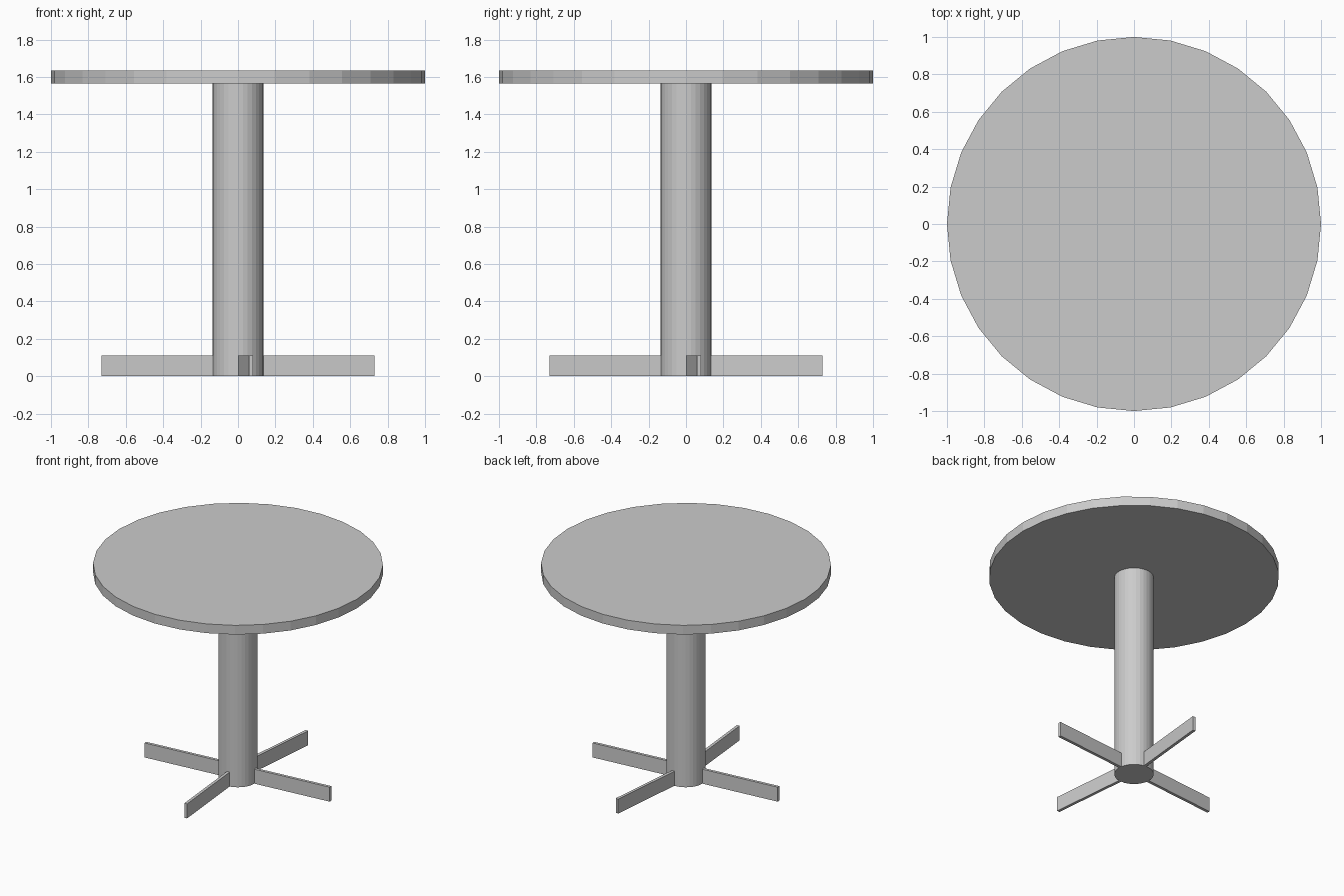
import bpy, bmesh
from math import radians
from mathutils import Matrix

if "Cube" in bpy.data.objects:
    bpy.data.objects.remove(bpy.data.objects["Cube"])

SIDES = 32


def add_object(name, bm):
    mesh = bpy.data.meshes.new(name)
    bm.to_mesh(mesh)
    bm.free()
    obj = bpy.data.objects.new(name, mesh)
    bpy.context.collection.objects.link(obj)
    return obj


def disc(name, radius, z0, z1):
    bm = bmesh.new()
    bmesh.ops.create_cone(bm, cap_ends=True, segments=SIDES, radius1=radius,
                          radius2=radius, depth=z1 - z0,
                          matrix=Matrix.Translation((0, 0, (z0 + z1) / 2)))
    return add_object(name, bm)


def foot(name, angle, inner=0.05, outer=0.733, thick=0.022, height=0.11):
    # thin upright board pointing outward from the column
    bm = bmesh.new()
    place = (Matrix.Rotation(radians(angle), 4, 'Z')
             @ Matrix.Translation(((inner + outer) / 2, 0, height / 2))
             @ Matrix.Diagonal((outer - inner, thick, height, 1)))
    bmesh.ops.create_cube(bm, size=1, matrix=place)
    return add_object(name, bm)


# round top and central column
disc("table_top", 1.0, 1.565, 1.635)
disc("column", 0.136, 0.0, 1.565)

# four feet, each slightly off the axes
for name, angle in (("right_foot", 5.5), ("back_foot", 84.5),
                    ("left_foot", 185.5), ("front_foot", 275.5)):
    foot(name, angle)
